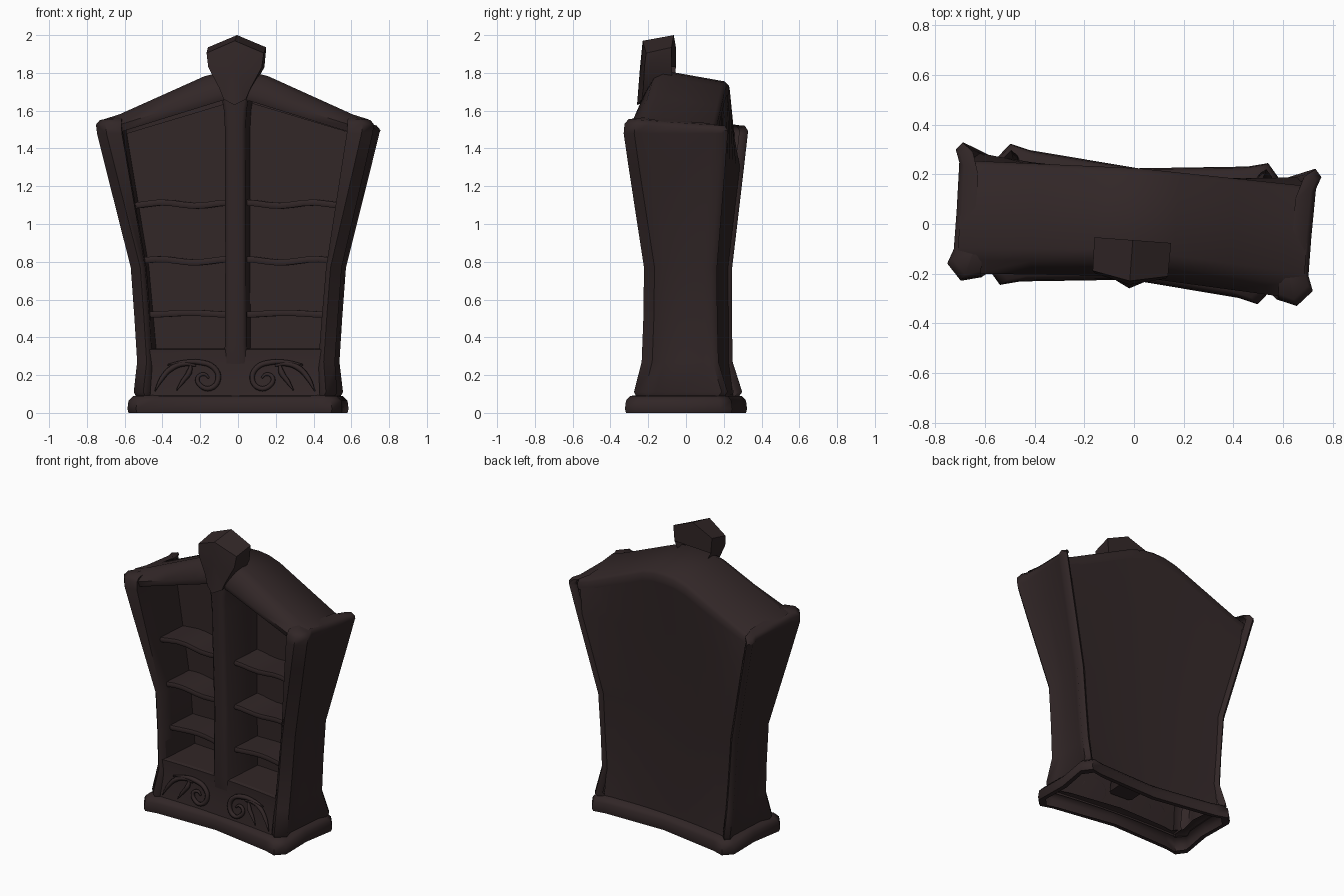
import bpy, bmesh, math

if "Cube" in bpy.data.objects:
    bpy.data.objects.remove(bpy.data.objects["Cube"])

TURN = math.radians(-4.3)          # the whole cabinet stands slightly turned
wood = bpy.data.materials.new("dark brown wood")
wood.diffuse_color = (0.031, 0.0195, 0.02, 1)
wood.use_nodes = True
wood.node_tree.nodes["Principled BSDF"].inputs["Base Color"].default_value = wood.diffuse_color


def finish(obj):
    obj.data.materials.append(wood)
    bpy.context.collection.objects.link(obj)
    obj.rotation_euler.z = TURN


def make(name, bm, angle=60):
    bmesh.ops.recalc_face_normals(bm, faces=bm.faces)
    me = bpy.data.meshes.new(name)
    bm.to_mesh(me)
    bm.free()
    obj = bpy.data.objects.new(name, me)
    finish(obj)
    bpy.ops.object.select_all(action='DESELECT')
    obj.select_set(True)
    bpy.context.view_layer.objects.active = obj
    bpy.ops.object.shade_smooth_by_angle(angle=math.radians(angle))


def loft(name, rows, closed=False, caps=False, angle=60):
    """Skin a list of equally long point rows."""
    bm = bmesh.new()
    grid = [[bm.verts.new(p) for p in r] for r in rows]
    n = len(rows[0])
    for a, b in zip(grid, grid[1:]):
        for i in range(n if closed else n - 1):
            j = (i + 1) % n
            bm.faces.new((a[i], a[j], b[j], b[i]))
    if caps:
        bm.faces.new(grid[0])
        bm.faces.new(grid[-1])
    make(name, bm, angle)


def interp(table, x):
    for (x0, y0), (x1, y1) in zip(table, table[1:]):
        if x <= x1:
            return y0 + (y1 - y0) * (x - x0) / (x1 - x0)
    return table[-1][1]


# Base moulding: hollow ring, bulging corners, concave sides
def plan(X, Y, mid, z):
    q = [(X - .02, 0), (X, Y - .06), (X - .05, Y), (X - .13, Y - .02), (0, mid)]
    front = [(x, -y) for x, y in q]
    half = front[::-1] + q[1:]
    return [(x, y, z) for x, y in half] + [(-x, y, z) for x, y in half[-2:0:-1]]


loft("base_moulding", [plan(X, Y, m, z) for X, Y, m, z in (
    (.535, .25, .19, 0), (.565, .28, .22, 0),
    (.57, .285, .225, .02), (.565, .28, .22, .065), (.54, .26, .20, .09),
    (.47, .19, .14, .095))], closed=True)

# Side walls with corner posts: z, outer x, front y, back y, opening edge x
LEVELS = [(.08, .525, .225, .235, .45), (.11, .54, .24, .26, .45),
          (.27, .525, .20, .21, .44), (.50, .54, .19, .205, .457),
          (.77, .56, .185, .205, .48), (1.30, .689, .257, .258, .567),
          (1.48, .732, .28, .275, .597), (1.53, .738, .275, .275, .60),
          (1.555, .718, .255, .26, .60)]


def side_section(s, z, X, F, B, xi):
    pts = [(xi, -F + .11), (xi, -F + .02), (X - .055, -F), (X, -F + .06),
           (X - .022, -F + .12), (X - .022, 0), (X - .018, B - .08),
           (X, B - .03), (X - .025, B), (X - .05, B - .02), (X - .05, B - .045)]
    tilt = .035 if z > 1.5 else 0          # wall tops slope down to the back
    return [(s * x, y, z - tilt * (y + F) / (F + B)) for x, y in pts]


for s, side in ((-1, "left"), (1, "right")):
    rows = [side_section(s, *l) for l in LEVELS]
    top = [(s * min(abs(x), .64), max(-.17, min(.15, y)), z + .01) for x, y, z in rows[-1]]
    loft(side + "_wall_and_posts", rows + [top])

# Arched roof with front band
ROOF = [(0, 1.815), (.08, 1.81), (.17, 1.787), (.62, 1.585), (.70, 1.56)]
rows = []
for i in (-.70, -.62, -.4, -.17, -.08, 0, .08, .17, .4, .62, .70):
    a = abs(i)
    zt = interp(ROOF, a)
    zb = 1.675 - .31 * max(a, .05)
    yf = -.205 - .06 * a
    yb = .225 - .03 * a
    rows.append([(i, y, z) for y, z in (
        (yf + .10, zb + .01), (yf + .01, zb), (yf - .005, zb + .04), (yf + .05, zt - .03),
        (yf + .10, zt - .005), (yb - .02, zt - .06), (yb, zt - .08), (yb, zt - .13))])
loft("arched_roof", rows)

# Back panel, bowed inwards, rolling up to the arch
rows = []
for k in range(-6, 7):
    t = k / 6
    col = []
    for i, mid in ((0, .18), (2, .175), (4, .175), (5, .20)):
        z, X, F, B, xi = LEVELS[i]
        col.append((t * (X - .045), mid + (B - .02 - mid) * t * t, z))
    x = t * .68
    rows.append(col + [(x, .224 - .03 * abs(x), interp(ROOF, abs(x)) - .11)])
loft("back_panel", rows)

# Keystone block on the arch, with a prow-shaped front
OUT = [(0, 2.0, .03), (.155, 1.935, .06), (.145, 1.83, .05), (.085, 1.72, .04),
       (.06, 1.66, .03), (0, 1.63, 0)]
OUT += [(-x, z, d) for x, z, d in OUT[-2:0:-1]]
FRONT = [(x * .98, -.26 + d, z - .03 * (z > 1.9)) for x, z, d in OUT]
loft("keystone", [[(x, -.065, max(z, 1.70)) for x, z, d in OUT], FRONT],
     closed=True, angle=30)
bm = bmesh.new()
ring = [bm.verts.new(p) for p in FRONT]
c = bm.verts.new((0, -.245, 1.82))
for a, b in zip(ring, ring[1:] + ring[:1]):
    bm.faces.new((a, b, c))
make("keystone_front", bm)
bm = bmesh.new()
bm.faces.new([bm.verts.new((x, -.065, max(z, 1.70))) for x, z, d in OUT[:3] + OUT[-2:]])
make("keystone_back", bm)

# Concave apron under the openings
APRON = [(.08, -.03), (.16, -.015), (.27, 0), (.335, 0)]


def apron_y(x, z=.3):
    return -.165 - .02 * (x / .46) ** 2 + interp(APRON, z)


XS = [-.47 + .94 * i / 10 for i in range(11)]
loft("apron", [[(x, apron_y(x, z), z) for x in XS] for z, d in APRON]
     + [[(x, apron_y(x) + .02, .34) for x in XS]])

# Cabinet floor
INNER = .12                        # y of the lining behind the shelves
loft("cabinet_floor", [[(x, apron_y(x) + .01, .338) for x in XS],
                       [(x, INNER, .338) for x in XS]])

# Inner lining of the openings: side walls and back
LINE = [(.335, .443, .18), (.77, .482, .165), (1.48, .60, .255), (1.52, .605, .25)]
for s, side in ((-1, "left"), (1, "right")):
    loft(side + "_lining_wall", [[(s * x, -f + .02, z), (s * x, INNER, z)]
                                 for z, x, f in LINE])
loft("lining_back", [[(s * x, INNER, .335), (s * interp([(0, .482), (1, .482)], 0)
                                             * x / .443, INNER, .77),
                      (s * .605 * x / .443, INNER, 1.66 - .3 * .605 * x / .443)]
                     for s, x in ((-1, .443), (-1, .2), (1, 0), (1, .2), (1, .443))])

# Centre divider
loft("centre_divider", [[(-w, INNER, z), (-w, -f + .015, z), (-w + .02, -f, z),
                         (w - .02, -f, z), (w, -f + .015, z), (w, INNER, z)]
                        for z, w, f in ((.18, .085, .155), (.27, .065, .168),
                                        (.36, .057, .18), (.8, .055, .18),
                                        (1.5, .055, .205), (1.6, .06, .21),
                                        (1.69, .075, .21))],
     closed=True, caps=True)

# Wavy shelves, three on each side
for s, side in ((-1, "left"), (1, "right")):
    for n, (z, xo) in enumerate(((.525, .465), (.805, .49), (1.105, .54))):
        rows = []
        for k in range(9):
            t = k / 8
            x = s * (.04 + (xo - .04) * t)
            zz = z + .009 * math.cos(2 * math.pi * t * (1 + .2 * n)) * (1 if n else -.5)
            yf = -.10 + .02 * math.sin(math.pi * t)
            rows.append([(x, yf, zz - .016), (x, yf - .008, zz), (x, yf, zz + .016),
                         (x, INNER, zz + .016), (x, INNER, zz - .016)])
        loft(f"{side}_shelf_{n + 1}", rows, closed=True, caps=True)

# Carved scrolls on the apron: points are x, z, radius
STROKES = {
    "leaf": [(.425, .115, .003), (.39, .18, .013), (.34, .235, .016), (.27, .26, .014),
             (.21, .25, .006)],
    "spiral": [(.36, .255, .004), (.28, .268, .012), (.19, .268, .016), (.115, .24, .016),
               (.09, .18, .015), (.13, .13, .014), (.185, .145, .013), (.20, .185, .012),
               (.165, .205, .010), (.14, .185, .006)],
    "spike": [(.31, .12, .003), (.28, .165, .012), (.245, .215, .016), (.235, .27, .004)],
}
for s, side in ((-1, "left"), (1, "right")):
    for name, pts in STROKES.items():
        cu = bpy.data.curves.new(f"{side}_scroll_{name}", 'CURVE')
        cu.dimensions = '3D'
        cu.bevel_depth = 1
        cu.bevel_resolution = 1
        cu.resolution_u = 4
        cu.use_fill_caps = True
        sp = cu.splines.new('BEZIER')
        sp.bezier_points.add(len(pts) - 1)
        for bp, (x, z, r) in zip(sp.bezier_points, pts):
            bp.co = (s * x, apron_y(x, z) - .014, z)
            bp.radius = r
            bp.handle_left_type = bp.handle_right_type = 'AUTO'
        finish(bpy.data.objects.new(cu.name, cu))
